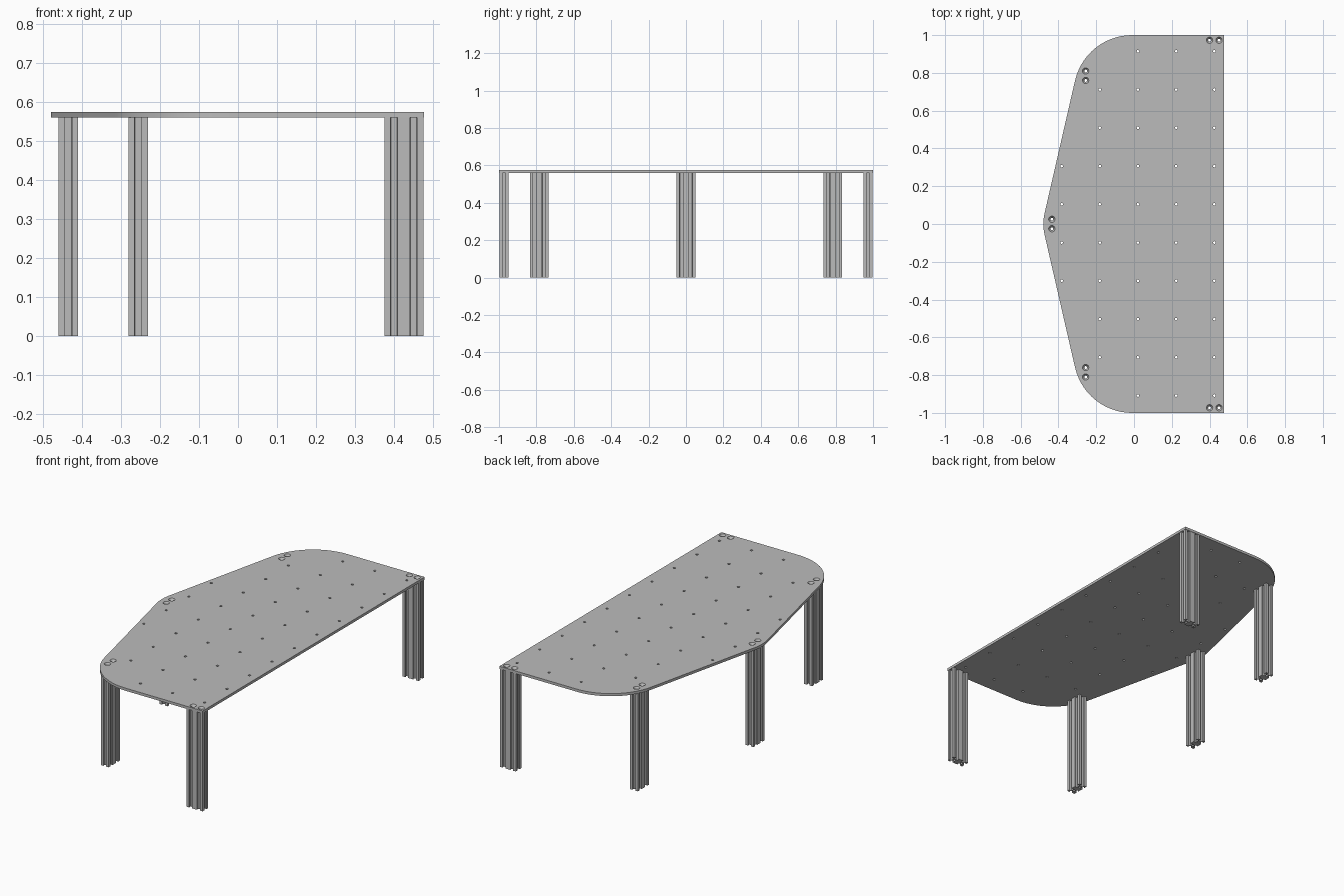
import bpy, bmesh
from math import cos, sin, radians, pi
from mathutils import Vector, Matrix

cube = bpy.data.objects.get("Cube")
if cube:
    bpy.data.objects.remove(cube, do_unlink=True)

grey = bpy.data.materials.new("aluminium grey")
grey.use_nodes = True
grey.diffuse_color = (0.5, 0.5, 0.5, 1)
grey.node_tree.nodes["Principled BSDF"].inputs["Base Color"].default_value = (0.5, 0.5, 0.5, 1)

LEG_TOP, TOP = 0.559, 0.574
BORE, HEAD = 0.0075, 0.017


def arc(cx, cy, r, start, end, steps):
    angles = [radians(start + (end - start) * i / steps) for i in range(steps + 1)]
    return [(cx + r * cos(a), cy + r * sin(a)) for a in angles]


def circle(cx, cy, r, n):
    return arc(cx, cy, r, 0, 360, n)[:-1]


def extrude(name, loops, z0, z1):
    """Fill an outline with its inner holes and extrude it from z0 to z1."""
    curve = bpy.data.curves.new(name, 'CURVE')
    curve.dimensions, curve.fill_mode = '2D', 'BOTH'
    curve.extrude = (z1 - z0) / 2
    for loop in loops:
        spline = curve.splines.new('POLY')
        spline.points.add(len(loop) - 1)
        for point, (x, y) in zip(spline.points, loop):
            point.co = (x, y, 0, 1)
        spline.use_cyclic_u = True
    temp = bpy.data.objects.new(name + " outline", curve)
    bpy.context.collection.objects.link(temp)
    bpy.context.view_layer.update()
    evaluated = temp.evaluated_get(bpy.context.evaluated_depsgraph_get())
    mesh = bpy.data.meshes.new_from_object(evaluated)
    bpy.data.objects.remove(temp, do_unlink=True)
    mesh.name = name
    bm = bmesh.new()
    bm.from_mesh(mesh)
    bmesh.ops.remove_doubles(bm, verts=bm.verts, dist=1e-5)
    bmesh.ops.translate(bm, verts=bm.verts, vec=(0, 0, (z0 + z1) / 2))
    bmesh.ops.recalc_face_normals(bm, faces=bm.faces)
    bm.to_mesh(mesh)
    bm.free()
    mesh.materials.clear()
    mesh.materials.append(grey)
    return mesh


def place(name, mesh, matrix=Matrix()):
    obj = bpy.data.objects.new(name, mesh)
    bpy.context.collection.objects.link(obj)
    obj.matrix_world = matrix
    return obj


# Double T-slot profile: six slots walked anticlockwise around a 0.10 x 0.05 bar
half_slot = [(0.009, 0), (0.009, 0.005), (0.0135, 0.005), (0.0135, 0.008), (0.008, 0.0145)]
slot = [(-t, d) for t, d in half_slot] + [(t, d) for t, d in reversed(half_slot)]
profile = []
for middle, turn, corner in [((-0.025, -0.025), 0, None), ((0.025, -0.025), 0, (0.05, -0.025)),
                             ((0.05, 0), 90, (0.05, 0.025)), ((0.025, 0.025), 180, None),
                             ((-0.025, 0.025), 180, (-0.05, 0.025)),
                             ((-0.05, 0), 270, (-0.05, -0.025))]:
    spin = Matrix.Rotation(radians(turn), 2)
    profile += [tuple(Vector(middle) + spin @ Vector(p)) for p in slot]
    if corner:
        profile.append(corner)
bores = [circle(s * 0.025, 0, BORE, 16) for s in (-1, 1)]
leg_mesh = extrude("leg", [profile] + bores, 0, LEG_TOP)

# Legs: position and whether the long side runs along y
legs = {"nose_leg": (-0.435, 0, True)}
for side, s in (("front", -1), ("back", 1)):
    legs[side + "_corner_leg"] = (0.425, s * 0.973, False)
    legs[side + "_side_leg"] = (-0.256, s * 0.785, True)
screws, leg_objects = [], []
for name, (x, y, along_y) in legs.items():
    turn = Matrix.Rotation(pi / 2 if along_y else 0, 4, 'Z')
    leg_objects.append(place(name, leg_mesh, Matrix.Translation((x, y, 0)) @ turn))
    for s in (-0.025, 0.025):
        screws.append((x, y + s) if along_y else (x + s, y))

# Table top outline: straight back edge, rounded shoulders and a blunt nose
upper = [(0.477, 1)] + arc(-0.01, 0.69, 0.31, 90, 167, 14) + arc(-0.23, 0, 0.25, 167, 180, 5)
outline = upper + [(x, -y) for x, y in reversed(upper[:-1])]

# Grid of small holes, with fewer rows in the columns near the nose
holes = []
for column, rows in enumerate((4, 8, 10, 10, 10)):
    for row in range(rows):
        holes.append((-0.383 + 0.202 * column, 0.003 + 0.2025 * (row - (rows - 1) / 2)))

loops = [outline] + [circle(x, y, 0.007, 12) for x, y in holes]
loops += [circle(x, y, HEAD, 20) for x, y in screws]
top_mesh = extrude("table_top", loops, LEG_TOP, TOP)

# Countersink the screw holes by narrowing their lower rims
for v in top_mesh.vertices:
    if v.co.z < (LEG_TOP + TOP) / 2:
        for x, y in screws:
            offset = v.co.xy - Vector((x, y))
            if offset.length < HEAD * 1.02:
                v.co.xy = Vector((x, y)) + offset.normalized() * BORE
                break
table_top = place("table_top", top_mesh)

# Smooth the round walls and keep the edges crisp
for obj in (table_top, leg_objects[0]):
    bpy.ops.object.select_all(action='DESELECT')
    obj.select_set(True)
    bpy.context.view_layer.objects.active = obj
    bpy.ops.object.shade_smooth_by_angle(angle=radians(30))
